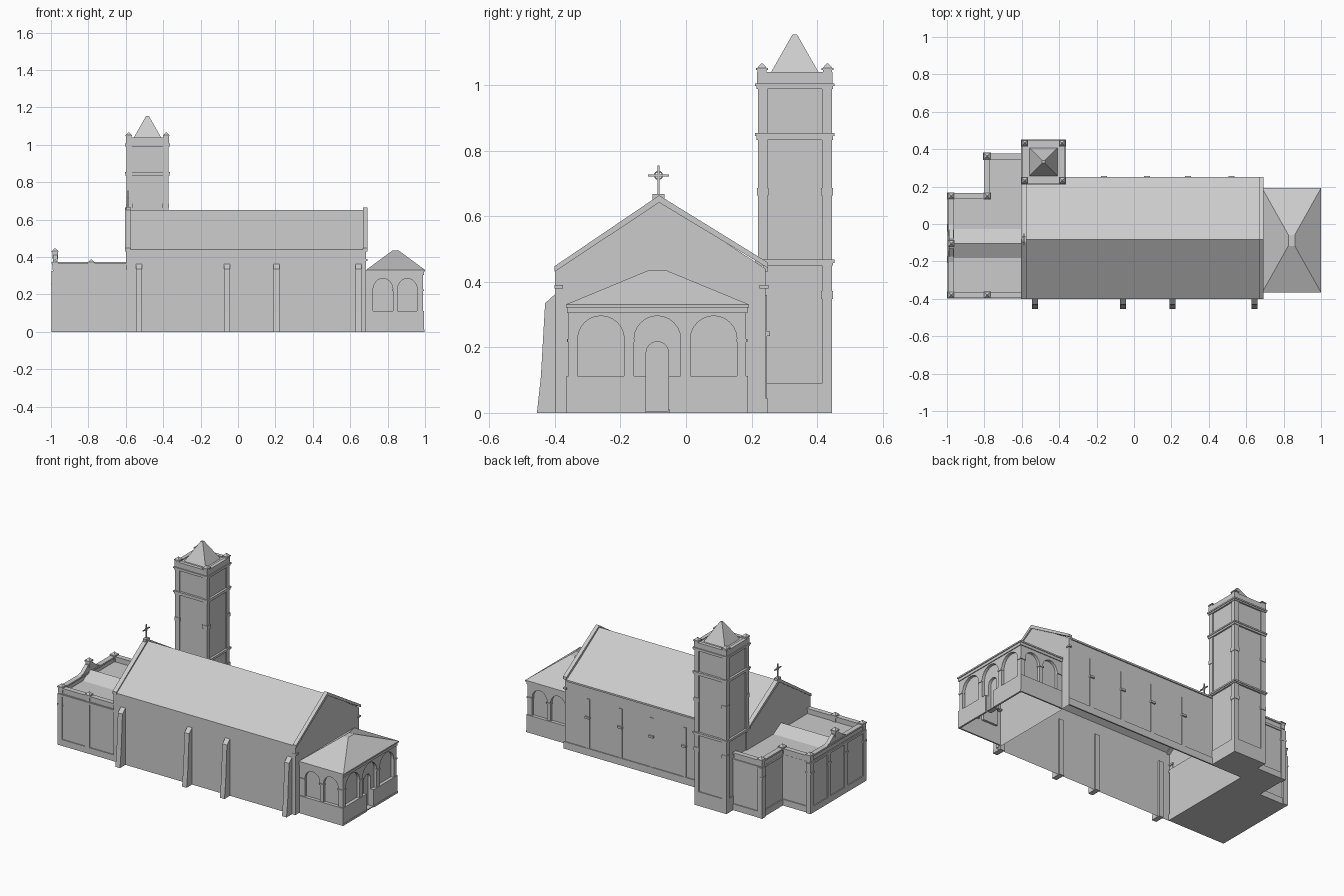
import bpy, bmesh, math
from mathutils import Vector, Matrix

if "Cube" in bpy.data.objects:
    bpy.data.objects.remove(bpy.data.objects["Cube"])

stone = bpy.data.materials.new("pale grey stone")
stone.diffuse_color = (0.6, 0.6, 0.6, 1)
stone.use_nodes = True
stone.node_tree.nodes["Principled BSDF"].inputs["Base Color"].default_value = stone.diffuse_color


def finish(name, bm, open_bottom=False):
    bmesh.ops.recalc_face_normals(bm, faces=bm.faces)
    if open_bottom:
        low = [f for f in bm.faces if f.normal.z < -0.9 and f.calc_center_median().z < 0.002]
        bmesh.ops.delete(bm, geom=low, context='FACES_ONLY')
    me = bpy.data.meshes.new(name)
    bm.to_mesh(me)
    bm.free()
    ob = bpy.data.objects.new(name, me)
    bpy.context.collection.objects.link(ob)
    me.materials.append(stone)
    return ob


def add_frustum(bm, lo, hi, z0, z1):
    """lo and hi are (x0, x1, y0, y1) rectangles at z0 and z1"""
    rings = []
    for (x0, x1, y0, y1), z in ((lo, z0), (hi, z1)):
        rings.append([bm.verts.new((x, y, z)) for x, y in ((x0, y0), (x1, y0), (x1, y1), (x0, y1))])
    a, b = rings
    bm.faces.new(a[::-1])
    bm.faces.new(b)
    for i in range(4):
        j = (i + 1) % 4
        bm.faces.new((a[i], a[j], b[j], b[i]))


def boxes(name, items, open_bottom=False):
    bm = bmesh.new()
    for x0, x1, y0, y1, z0, z1 in items:
        r = (x0, x1, y0, y1)
        add_frustum(bm, r, r, z0, z1)
    return finish(name, bm, open_bottom)


def add_prism(bm, pts, axis, a, b):
    """extrude a 2D outline along an axis: x takes (y,z), y takes (x,z), z takes (x,y)"""
    def put(p, t):
        return {'x': (t, *p), 'y': (p[0], t, p[1]), 'z': (*p, t)}[axis]
    lo = [bm.verts.new(put(p, a)) for p in pts]
    hi = [bm.verts.new(put(p, b)) for p in pts]
    bm.faces.new(lo[::-1])
    bm.faces.new(hi)
    for i in range(len(pts)):
        j = (i + 1) % len(pts)
        bm.faces.new((lo[i], lo[j], hi[j], hi[i]))


def prism(name, pts, axis, *spans, open_bottom=False):
    bm = bmesh.new()
    for a, b in spans:
        add_prism(bm, pts, axis, a, b)
    return finish(name, bm, open_bottom)


def arch(c, half, z0, spring, rise):
    pts = [(c - half, z0), (c + half, z0)]
    return pts + [(c + half * math.cos(t), spring + rise * math.sin(t))
                  for t in (math.pi * i / 12 for i in range(13))]


def pinnacles(name, spots, r, height):
    bm = bmesh.new()
    for x, y, z in spots:
        def sq(s): return (x - s, x + s, y - s, y + s)
        add_frustum(bm, sq(r), sq(r), z, z + height)
        add_frustum(bm, sq(r * 1.3), sq(r * 1.3), z + height, z + height + 0.006)
        add_frustum(bm, sq(r * 1.1), sq(r * 0.2), z + height + 0.006, z + height + 0.02)
    return finish(name, bm)


# nave shell and raised end gables
RY = -0.082
prism("nave", [(-0.4, 0), (0.243, 0), (0.243, 0.44), (RY, 0.652), (-0.4, 0.44)], 'x', (-0.598, 0.685), open_bottom=True)
prism("gable_copings", [(-0.402, 0.43), (-0.402, 0.447), (RY, 0.664), (0.25, 0.459), (0.25, 0.442), (RY, 0.642)],
      'x', (-0.603, -0.575), (0.668, 0.692))
prism("roof_eave", [(0.235, 0.432), (0.25, 0.432), (0.25, 0.443), (0.235, 0.452)], 'x', (-0.37, 0.668))

# buttresses on the front wall
bm = bmesh.new()
for x in (-0.53, -0.06, 0.207, 0.645):
    add_prism(bm, [(-0.39, 0), (-0.455, 0), (-0.443, 0.11), (-0.43, 0.335), (-0.4, 0.362), (-0.39, 0.362)], 'x',
              x - 0.016, x + 0.016)
finish("buttresses", bm)

# nave pilasters, plinth and caps on the back wall and corners
items = [(-0.37, 0.688, 0.24, 0.249, 0, 0.045)]
for x in (0.52, 0.29, 0.07, -0.16):
    items += [(x - 0.012, x + 0.012, 0.24, 0.247, 0.04, 0.36), (x - 0.016, x + 0.016, 0.24, 0.256, 0.235, 0.248)]
items += [(0.665, 0.692, -0.402, -0.375, 0.38, 0.39), (0.67, 0.69, 0.225, 0.252, 0.38, 0.39)]
boxes("nave_pilasters", items)

# cross on the west gable
cx = -0.588
boxes("cross", [(cx - 0.012, cx + 0.012, RY - 0.02, RY + 0.016, 0.65, 0.668),
                (cx - 0.003, cx + 0.003, RY - 0.005, RY + 0.001, 0.66, 0.755),
                (cx - 0.003, cx + 0.003, RY - 0.034, RY + 0.03, 0.722, 0.728)])
bpy.ops.mesh.primitive_torus_add(major_radius=0.012, minor_radius=0.002, major_segments=16, minor_segments=6,
                                 location=(cx, RY - 0.002, 0.725), rotation=(0, math.pi / 2, 0))
ring = bpy.context.object
ring.name = "cross_ring"
ring.data.materials.append(stone)

# tower shaft with corner pilasters
TX, TY, TR = -0.484, 0.332, 0.113
boxes("tower_shaft", [(TX - TR + 0.006, TX + TR - 0.006, 0.24, TY + TR - 0.006, 0, 0.46),
                      (TX - TR + 0.006, TX + TR - 0.006, TY - TR + 0.006, TY + TR - 0.006, 0.45, 1.035),
                      (TX - TR, TX + TR, 0.24, TY + TR, 0, 0.09)])
items, caps = [], []
for sx in (-1, 1):
    for sy in (-1, 1):
        ax, bx = sorted((TX + sx * TR, TX + sx * (TR - 0.03)))
        ay, by = sorted((TY + sy * TR, TY + sy * (TR - 0.03)))
        z0 = 0 if sy > 0 else 0.45
        items.append((ax, bx, ay, by, z0, 1.0))
        for z in (0.36, 0.675):
            if z > z0:
                caps.append((ax - 0.003, bx + 0.003, ay - 0.003, by + 0.003, z - 0.012, z + 0.012))
boxes("tower_pilasters", items)
boxes("tower_pilaster_caps", caps)
items = []
for z0, z1, r in ((0.45, 0.458, 0.117), (0.458, 0.468, 0.121), (0.833, 0.845, 0.117), (0.845, 0.854, 0.121),
                  (0.988, 0.997, 0.117), (0.997, 1.006, 0.121)):
    items.append((TX - r, TX + r, TY - r, TY + r, z0, z1))
for s in (-1, 1):
    a, b = sorted((s * 0.092, s * 0.115))
    items += [(TX + a, TX + b, TY - 0.115, TY + 0.115, 1.0, 1.04), (TX - 0.115, TX + 0.115, TY + a, TY + b, 1.0, 1.04)]
boxes("tower_bands_and_parapet", items)
pinnacles("tower_pinnacles", [(TX + a * 0.1, TY + b * 0.1, 1.0) for a in (-1, 1) for b in (-1, 1)], 0.014, 0.046)
bm = bmesh.new()
add_frustum(bm, (TX - 0.078, TX + 0.078, TY - 0.078, TY + 0.078), (TX - 0.007, TX + 0.007, TY - 0.007, TY + 0.007), 1.03, 1.155)
finish("tower_spire", bm)

# stepped west annex: walls, cornice, parapet


def foot(d):
    return [(-0.99 - d, -0.392 - d), (-0.59, -0.392 - d), (-0.59, 0.372 + d), (-0.79 - d, 0.372 + d),
            (-0.79 - d, 0.155 + d), (-0.99 - d, 0.155 + d)]


prism("annex_walls", foot(0), 'z', (0, 0.33))
prism("annex_plinth_and_cornice", foot(0.006), 'z', (0, 0.04), (0.312, 0.326))


def run(x0, y0, x1, y1):
    """parapet wall with a wider coping along one edge"""
    h = 0.01
    return [(min(x0, x1) - k, max(x0, x1) + k, min(y0, y1) - k, max(y0, y1) + k, za, zb)
            for k, za, zb in ((h, 0.32, 0.356), (h + 0.006, 0.356, 0.366))]


X0, X1, Y0, Y1, Y2 = -0.978, -0.785, -0.38, 0.15, 0.362
items = []
for seg in ((X0, Y0, -0.606, Y0), (X0, Y0, X0, Y1), (X0, Y1, X1, Y1), (X1, Y1, X1, Y2), (X1, Y2, -0.61, Y2)):
    items += run(*seg)
boxes("annex_parapet", items)
pinnacles("annex_pinnacles", [(X0, Y0, 0.33), (X1, Y0, 0.33), (X0, Y1, 0.33), (X1, Y1, 0.33), (X1, Y2, 0.33),
                              (X0, -0.104, 0.39)], 0.015, 0.036)

# annex corner pilasters and shallow panels
items = []
for x, y in ((X0, Y0), (X0, Y1), (X1, Y2), (X0, -0.19), (X0, -0.02)):
    items.append((x - 0.018, x + 0.014, y - 0.018, y + 0.014 + (0.004 if y > 0.1 else 0), 0, 0.32))
    items.append((x - 0.021, x + 0.017, y - 0.019, y + 0.019, 0.25, 0.262))
items.append((X1 - 0.016, X1 + 0.016, -0.398, -0.38, 0, 0.32))
boxes("annex_pilasters", items)

# west gable rise and small pitched annex roof
c = -0.104
prism("annex_gable", [(c - 0.12, 0.36), (c - 0.07, 0.375), (c - 0.025, 0.41), (c + 0.025, 0.41), (c + 0.07, 0.375),
                      (c + 0.12, 0.36)], 'x', (X0 - 0.012, X0 + 0.012))
prism("annex_pitched_roof", [(c - 0.08, 0.328), (c + 0.08, 0.328), (c, 0.374)], 'x', (X0, -0.59))

# porch with recessed arches on three sides
porch = boxes("porch", [(0.68, 0.99, -0.358, 0.183, 0, 0.325)])
PC = -0.0875


def cut(name, pts, axis, *spans):
    tool = prism(name, pts, axis, *spans)
    m = porch.modifiers.new("cut", 'BOOLEAN')
    m.operation, m.solver, m.object = 'DIFFERENCE', 'EXACT', tool
    bpy.context.view_layer.objects.active = porch
    bpy.ops.object.modifier_apply(modifier=m.name)
    bpy.data.objects.remove(tool)


for k in (-1, 0, 1):
    cut("arch_cutter", arch(PC + k * 0.172, 0.071, 0.111, 0.225, 0.071), 'x', (0.972, 1.05))
for x in (0.775, 0.905):
    cut("side_arch_cutter", arch(x, 0.053, 0.111, 0.225, 0.06), 'y', (-0.4, -0.341), (0.166, 0.25))
cut("door_cutter", arch(PC, 0.034, 0.006, 0.185, 0.032), 'x', (0.955, 1.05))
bm = bmesh.new()
bm.from_mesh(porch.data)
low = [f for f in bm.faces if f.normal.z < -0.9 and f.calc_center_median().z < 0.002]
bmesh.ops.delete(bm, geom=low, context='FACES_ONLY')
bm.to_mesh(porch.data)
bm.free()

# porch capitals, base moulding, sill strips and cornice
items = []
for y in (-0.345, PC - 0.086, PC + 0.086, 0.17):
    items.append((0.965, 0.994, y - 0.016, y + 0.016, 0.217, 0.226))
for x in (0.706, 0.84, 0.972):
    items += [(x - 0.016, x + 0.016, -0.363, -0.338, 0.217, 0.226), (x - 0.016, x + 0.016, 0.163, 0.188, 0.217, 0.226)]
for ya, yb in ((-0.364, PC - 0.035), (PC + 0.035, 0.189)):
    items += [(0.985, 0.996, ya, yb, 0.0, 0.012), (0.985, 0.994, ya, yb, 0.012, 0.112)]
for ya, yb in ((-0.364, -0.355), (0.18, 0.189)):
    items.append((0.69, 0.994, ya, yb, 0, 0.112))
items.append((0.685, 0.995, -0.363, 0.188, 0.305, 0.325))
boxes("porch_mouldings", items)

# porch hipped roof
bm = bmesh.new()
rim = (0.685, 1.0, -0.366, 0.192)
add_frustum(bm, rim, rim, 0.322, 0.331)
add_frustum(bm, rim, (0.825, 0.86, PC - 0.03, PC + 0.03), 0.331, 0.434)
finish("porch_roof", bm)
